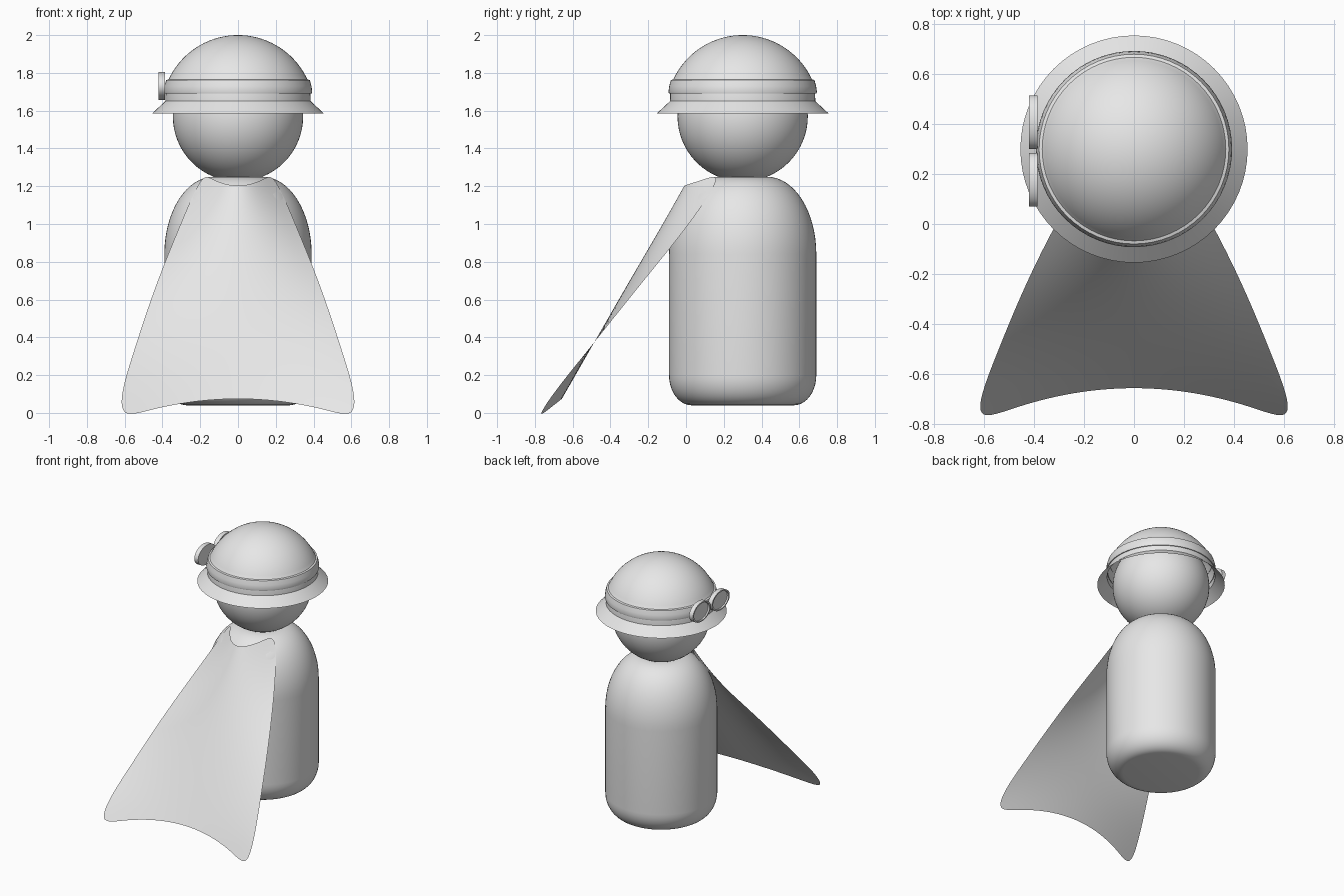
import bpy
import bmesh
import math
from mathutils import Vector

if "Cube" in bpy.data.objects:
    bpy.data.objects.remove(bpy.data.objects["Cube"], do_unlink=True)

AXIS_Y = 0.3  # the figure stands behind the trailing cape

grey = bpy.data.materials.new("light_grey")
grey.diffuse_color = (0.8, 0.8, 0.8, 1)
grey.use_nodes = True
grey.node_tree.nodes["Principled BSDF"].inputs["Base Color"].default_value = (0.8, 0.8, 0.8, 1)


def finish(name, bm, angle=35):
    mesh = bpy.data.meshes.new(name)
    bm.to_mesh(mesh)
    bm.free()
    obj = bpy.data.objects.new(name, mesh)
    bpy.context.collection.objects.link(obj)
    mesh.materials.append(grey)
    bpy.ops.object.select_all(action="DESELECT")
    obj.select_set(True)
    bpy.context.view_layer.objects.active = obj
    bpy.ops.object.shade_smooth_by_angle(angle=math.radians(angle))
    return obj


def arc(cx, cz, rx, rz, start, end, steps):
    """Profile points on an ellipse, angles in degrees from the horizontal."""
    angles = [math.radians(start + (end - start) * i / steps) for i in range(steps + 1)]
    return [(cx + rx * math.cos(a), cz + rz * math.sin(a)) for a in angles]


def lathe(name, profile, steps=64):
    """Spin a (radius, height) profile, listed bottom to top, about the figure's axis."""
    bm = bmesh.new()
    verts = [bm.verts.new((r, AXIS_Y, z)) for r, z in profile]
    edges = [bm.edges.new(pair) for pair in zip(verts, verts[1:])]
    bmesh.ops.spin(bm, geom=verts + edges, cent=(0, AXIS_Y, 0), axis=(0, 0, 1),
                   angle=math.tau, steps=steps)
    bmesh.ops.remove_doubles(bm, verts=bm.verts, dist=0.0005)
    bmesh.ops.recalc_face_normals(bm, faces=bm.faces)
    return finish(name, bm)


# Peg body with a rounded foot and domed shoulders
lathe("body", [(0, 0.04)] + arc(0.27, 0.2, 0.12, 0.16, -90, 0, 10)
      + arc(0.13, 0.84, 0.26, 0.41, 0, 90, 16) + [(0, 1.25)])

# Ball head
lathe("head", arc(0, 1.57, 0.345, 0.345, -90, 90, 32))

# Open helmet: flared brim, plain wall and shallow dome
lathe("helmet", [(0.455, 1.585), (0.385, 1.65), (0.383, 1.70), (0.368, 1.765)]
      + arc(0, 1.595, 0.405, 0.405, 25, 90, 18))

# Strap round the helmet
lathe("helmet_strap", [(0.38, 1.69), (0.39, 1.69), (0.393, 1.70), (0.389, 1.73),
                       (0.38, 1.762), (0.366, 1.766)])


# Goggles: oval discs with recessed lenses on the right of the helmet
def goggle(name, y):
    bm = bmesh.new()
    rings = [(-0.387, 1), (-0.42, 1), (-0.42, 0.88), (-0.41, 0.86)]
    loops = []
    for x, scale in rings:
        loops.append([bm.verts.new((x, y + 0.107 * scale * math.cos(math.tau * i / 40),
                                    1.73 + 0.074 * scale * math.sin(math.tau * i / 40)))
                      for i in range(40)])
    for a, b in zip(loops, loops[1:]):
        for i in range(40):
            j = (i + 1) % 40
            bm.faces.new((a[i], a[j], b[j], b[i]))
    bm.faces.new(loops[0])
    bm.faces.new(loops[-1])
    bmesh.ops.recalc_face_normals(bm, faces=bm.faces)
    return finish(name, bm)


goggle("front_goggle", AXIS_Y - 0.123)
goggle("rear_goggle", AXIS_Y + 0.108)

# Cape: coarse cage of half width, edge (y, z), centre (y, z), then smoothed
cape_rows = [
    (0.19, 0.20, 1.27, -0.02, 1.20),
    (0.30, 0.03, 1.01, -0.13, 1.00),
    (0.44, -0.25, 0.67, -0.32, 0.67),
    (0.55, -0.52, 0.33, -0.51, 0.33),
    (0.62, -0.70, 0.11, -0.61, 0.15),
    (0.62, -0.79, -0.03, -0.65, 0.08),
]
columns = [-1, -0.75, -0.4, 0, 0.4, 0.75, 1]
bm = bmesh.new()
grid = []
for width, edge_y, edge_z, mid_y, mid_z in cape_rows:
    edge, mid = Vector((0, edge_y, edge_z)), Vector((0, mid_y, mid_z))
    grid.append([bm.verts.new(mid.lerp(edge, u * u) + Vector((u * width, 0, 0)))
                 for u in columns])
for upper, lower in zip(grid, grid[1:]):
    for i in range(len(columns) - 1):
        bm.faces.new((upper[i], lower[i], lower[i + 1], upper[i + 1]))
cape = finish("cape", bm, 180)
smooth = cape.modifiers.new("smooth", "SUBSURF")
smooth.levels = smooth.render_levels = 3
smooth.boundary_smooth = "ALL"
